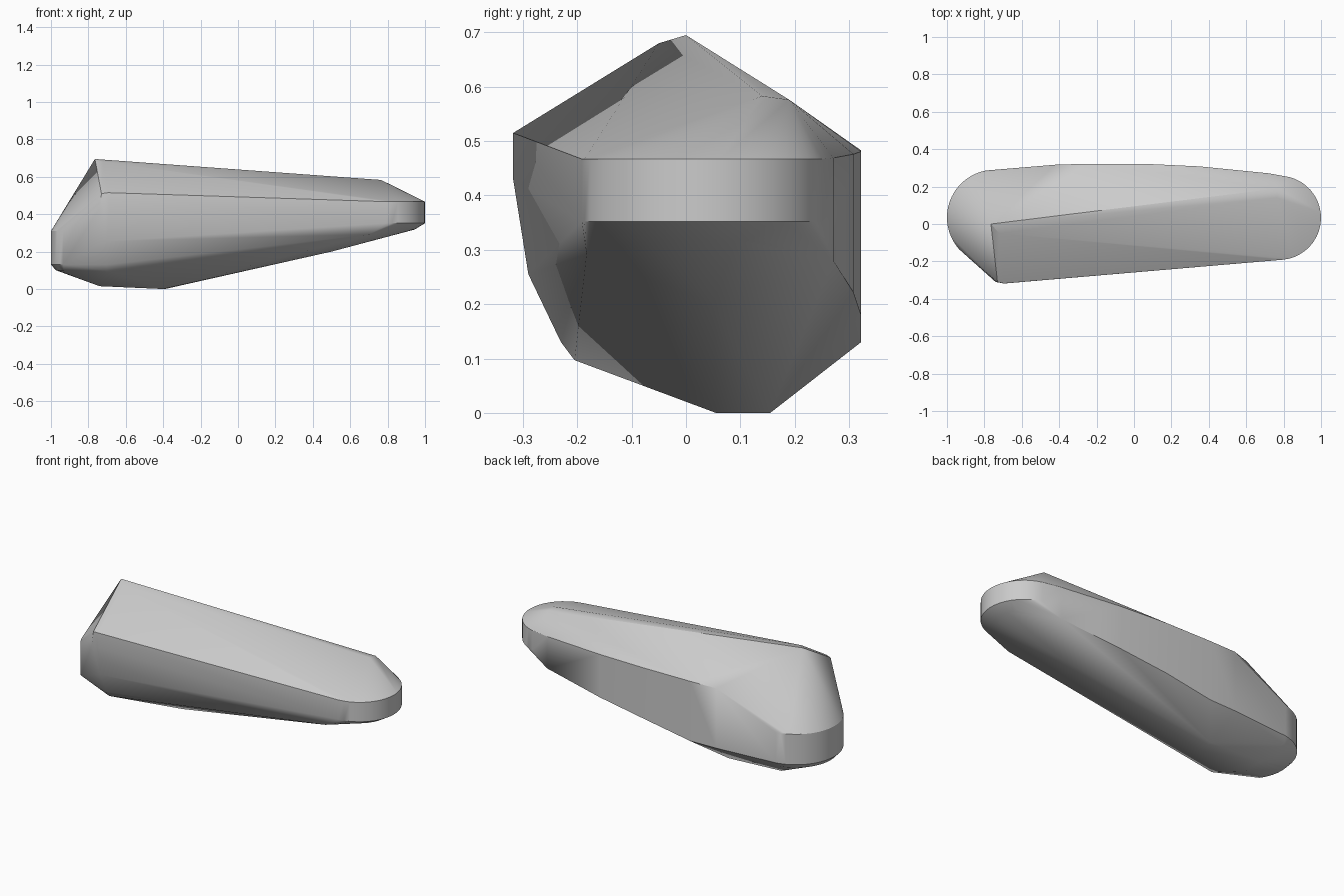
import bpy
import bmesh
from math import sin, cos, radians

cube = bpy.data.objects.get("Cube")
if cube:
    bpy.data.objects.remove(cube, do_unlink=True)


def arc(cx, cy, r, start, end, z, steps=20):
    """Points on a horizontal arc, angles in degrees."""
    angles = [radians(start + (end - start) * i / steps) for i in range(steps + 1)]
    return [(cx + r * cos(a), cy + r * sin(a), z) for a in angles]


points = []

# Thin rounded end: upright band with a chamfered underside
for z in (0.467, 0.352):
    points += arc(0.775, 0.033, 0.225, -86, 84, z)
points += arc(0.775, 0.033, 0.17, -50, 50, 0.318, 10)

# Thick rounded end: upright band with a chamfered underside
for z in (0.31, 0.13):
    points += arc(-0.745, 0.035, 0.255, 100, 222, z)
points += arc(-0.745, 0.035, 0.228, 105, 215, 0.1, 12)

# Ridge along the top
points += [(-0.765, 0, 0.695), (-0.72, -0.05, 0.68),
           (0.765, 0.14, 0.583), (0.77, 0.19, 0.576)]

# Front corner, curling under to the belly
points += [(-0.73, -0.31, 0.51), (-0.695, -0.318, 0.515),
           (-0.74, -0.31, 0.43), (-0.69, -0.318, 0.43),
           (-0.70, -0.29, 0.255), (-0.70, -0.23, 0.13),
           (-0.70, -0.205, 0.097), (0.70, -0.183, 0.292)]

# Gently bowed back wall
for x, y, top, bottom in ((-0.42, 0.317, 0.484, 0.13), (-0.25, 0.322, 0.483, 0.13),
                          (0.05, 0.322, 0.481, 0.18), (0.35, 0.308, 0.476, 0.222),
                          (0.72, 0.271, 0.469, 0.28)):
    points += [(x, y, top), (x, y, bottom)]

# Belly
points += [(-0.4, 0.055, 0), (-0.39, 0.155, 0), (-0.74, 0.03, 0.015),
           (-0.73, 0.15, 0.015), (0.5, 0.05, 0.2)]

# Wrap all of the sections in one faceted skin
bm = bmesh.new()
for p in points:
    bm.verts.new(p)
hull = bmesh.ops.convex_hull(bm, input=bm.verts[:])
loose = {v for v in bm.verts if not v.link_faces}
bmesh.ops.delete(bm, geom=list(loose), context='VERTS')
bmesh.ops.dissolve_limit(bm, angle_limit=radians(0.5), verts=bm.verts[:], edges=bm.edges[:])
bmesh.ops.recalc_face_normals(bm, faces=bm.faces[:])
mesh = bpy.data.meshes.new("stone_body")
bm.to_mesh(mesh)
bm.free()

# Plain grey surface
grey = bpy.data.materials.new("light_grey")
grey.use_nodes = True
colour = (0.6, 0.6, 0.6, 1)
grey.diffuse_color = colour
grey.node_tree.nodes["Principled BSDF"].inputs["Base Color"].default_value = colour
mesh.materials.append(grey)

body = bpy.data.objects.new("stone_body", mesh)
bpy.context.collection.objects.link(body)
bpy.ops.object.select_all(action='DESELECT')
body.select_set(True)
bpy.context.view_layer.objects.active = body
bpy.ops.object.shade_smooth_by_angle(angle=radians(25))
